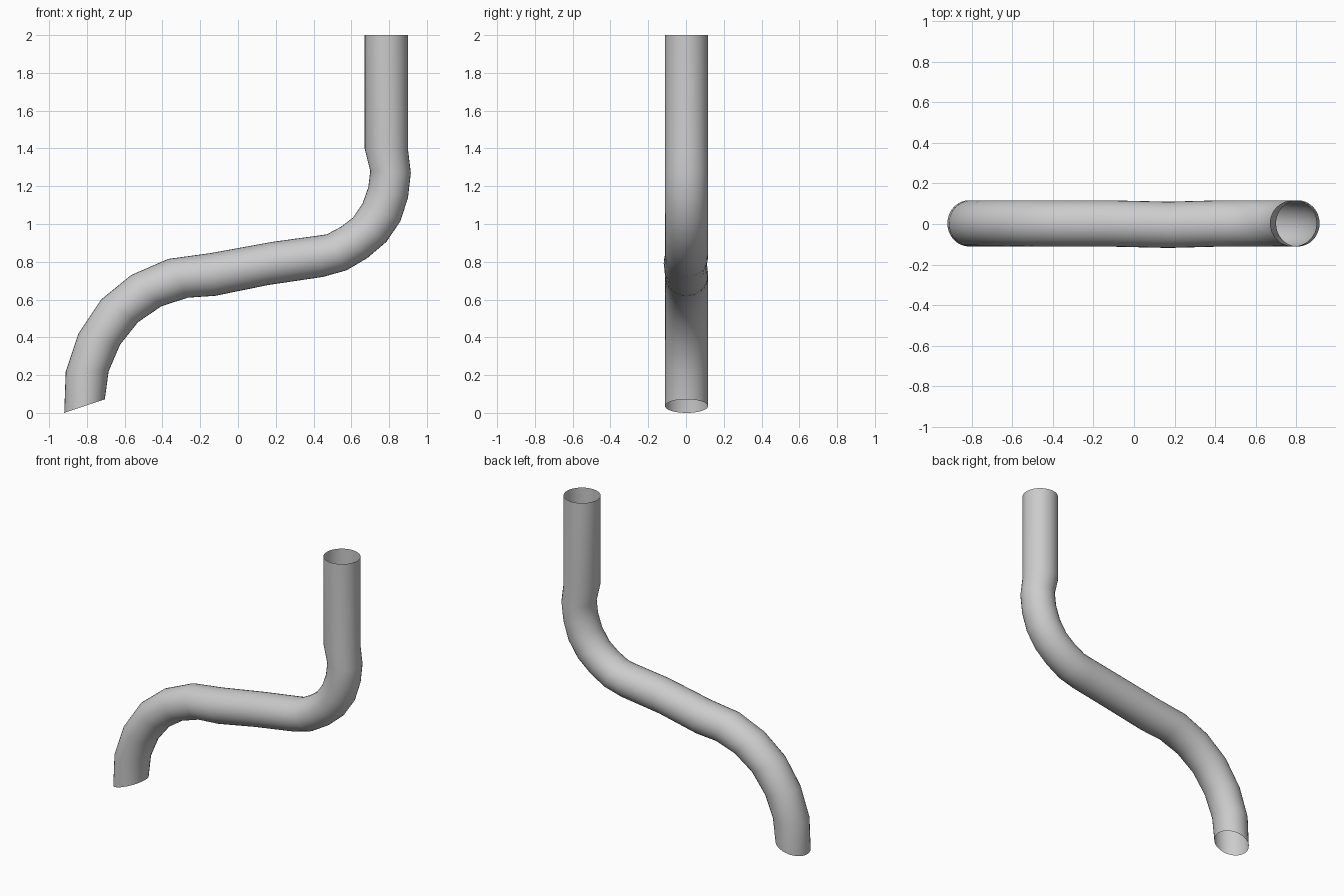
import bpy, bmesh, math

SEGMENTS = 32
HALF_WIDTH = 0.114

# Each section: outer-bend edge (x, z), inner-bend edge (x, z), sideways shift
sections = [
    (-0.92, 0.00, -0.705, 0.072, 0.003),
    (-0.912, 0.22, -0.685, 0.22, 0.003),
    (-0.845, 0.42, -0.625, 0.36, 0.003),
    (-0.725, 0.60, -0.53, 0.48, 0.003),
    (-0.565, 0.73, -0.405, 0.565, 0.003),
    (-0.37, 0.815, -0.265, 0.61, 0.003),
    (-0.15, 0.845, -0.12, 0.62, 0.003),
    (0.18, 0.905, 0.16, 0.677, -0.004),
    (0.42, 0.938, 0.45, 0.72, 0.003),
    (0.47, 0.945, 0.575, 0.755, 0.003),
    (0.545, 0.985, 0.685, 0.82, 0.003),
    (0.61, 1.035, 0.785, 0.905, 0.003),
    (0.66, 1.11, 0.86, 1.015, 0.003),
    (0.69, 1.195, 0.90, 1.14, 0.003),
    (0.70, 1.28, 0.915, 1.27, 0.003),
    (0.67, 1.40, 0.90, 1.395, 0.003),
    (0.67, 2.00, 0.90, 2.00, 0.003),
]

# Open-ended pipe: rings bridged along the bend
bm = bmesh.new()
rings = []
for ax, az, bx, bz, y in sections:
    cx, cz = (ax + bx) / 2, (az + bz) / 2
    ring = []
    for i in range(SEGMENTS):
        a = 2 * math.pi * i / SEGMENTS
        c, s = math.cos(a), math.sin(a)
        ring.append(bm.verts.new((cx + c * (bx - ax) / 2,
                                  y + s * HALF_WIDTH,
                                  cz + c * (bz - az) / 2)))
    rings.append(ring)
for low, high in zip(rings, rings[1:]):
    for i in range(SEGMENTS):
        j = (i + 1) % SEGMENTS
        bm.faces.new((low[i], low[j], high[j], high[i]))

mesh = bpy.data.meshes.new("bent_pipe")
bm.to_mesh(mesh)
bm.free()
pipe = bpy.data.objects.new("bent_pipe", mesh)
bpy.context.collection.objects.link(pipe)
for p in mesh.polygons:
    p.use_smooth = True
